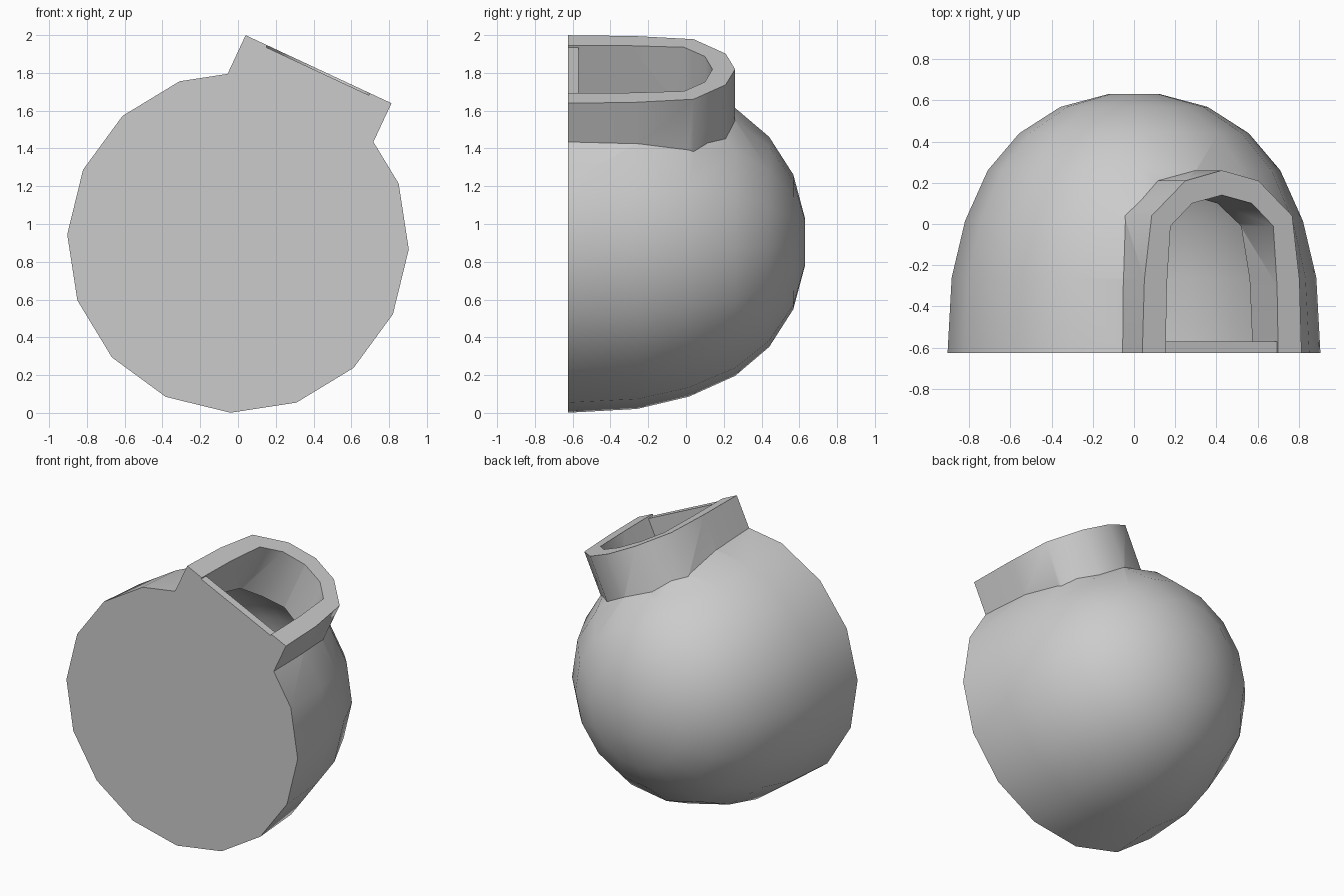
import bpy, bmesh
from math import sin, cos, radians
from mathutils import Vector

if "Cube" in bpy.data.objects:
    bpy.data.objects.remove(bpy.data.objects["Cube"])

TILT = radians(25)                       # neck leans towards +x
CENTRE = Vector((0, 0, 0.905))
AXIS = Vector((sin(TILT), 0, cos(TILT)))
SIDE = Vector((cos(TILT), 0, -sin(TILT)))


def loft(name, rings):
    """Skin closed rings of points and cap both ends."""
    bm = bmesh.new()
    loops = [[bm.verts.new(p) for p in ring] for ring in rings]
    n = len(loops[0])
    for a, b in zip(loops, loops[1:]):
        for i in range(n):
            bm.faces.new((a[i], a[(i + 1) % n], b[(i + 1) % n], b[i]))
    bm.faces.new(loops[0])
    bm.faces.new(loops[-1])
    bmesh.ops.recalc_face_normals(bm, faces=bm.faces)
    mesh = bpy.data.meshes.new(name)
    bm.to_mesh(mesh)
    bm.free()
    ob = bpy.data.objects.new(name, mesh)
    bpy.context.collection.objects.link(ob)
    return ob


def dome(name, profile, sides=16):
    """Revolve (radius, y) points about the y direction."""
    rings = []
    for r, y in profile:
        angles = [radians(65 + 360 / sides * k) for k in range(sides)]
        rings.append([CENTRE + Vector((r * cos(a), y, r * sin(a))) for a in angles])
    return loft(name, rings)


def arch(name, half, low, high):
    """Extrude a mirrored (side, y) outline along the neck axis."""
    outline = half + [(-u, y) for u, y in reversed(half) if u > 0]
    return loft(name, [[CENTRE + SIDE * u + AXIS * h + Vector((0, y, 0))
                        for u, y in outline] for h in (low, high)])


def boolean(ob, tool, operation):
    tool.hide_render = True
    mod = ob.modifiers.new(operation, 'BOOLEAN')
    mod.operation, mod.object, mod.solver = operation, tool, 'EXACT'
    bpy.ops.object.select_all(action='DESELECT')
    bpy.context.view_layer.objects.active = ob
    ob.select_set(True)
    bpy.ops.object.modifier_apply(modifier=mod.name)
    bpy.data.objects.remove(tool)


# Flat-backed round body with a slanted neck
pot = dome("wall_pot", [(0.905, -0.625), (0.885, -0.26), (0.82, 0.015), (0.71, 0.26),
                        (0.557, 0.44), (0.357, 0.568), (0.125, 0.63)])
neck = arch("neck", [(0.426, -0.625), (0.415, -0.27), (0.376, 0.04),
                     (0.195, 0.21), (0, 0.26)], 0.4, 1.009)
boolean(pot, neck, 'UNION')

# Hollow inside: round cavity opened through the neck
cavity = dome("cavity", [(0.775, -0.57), (0.757, -0.26), (0.70, -0.02), (0.60, 0.20),
                         (0.47, 0.35), (0.30, 0.46), (0.10, 0.505)])
mouth = arch("mouth", [(0.30, -0.57), (0.295, -0.3), (0.275, -0.01),
                       (0.16, 0.10), (0, 0.14)], 0.35, 1.2)
boolean(cavity, mouth, 'UNION')
boolean(pot, cavity, 'DIFFERENCE')

# Slight step in the flat wall at the mouth
step = arch("step", [(0.30, -0.7), (0.30, -0.55)], 0.997, 1.2)
boolean(pot, step, 'DIFFERENCE')

bpy.ops.object.shade_smooth_by_angle(angle=radians(45))
